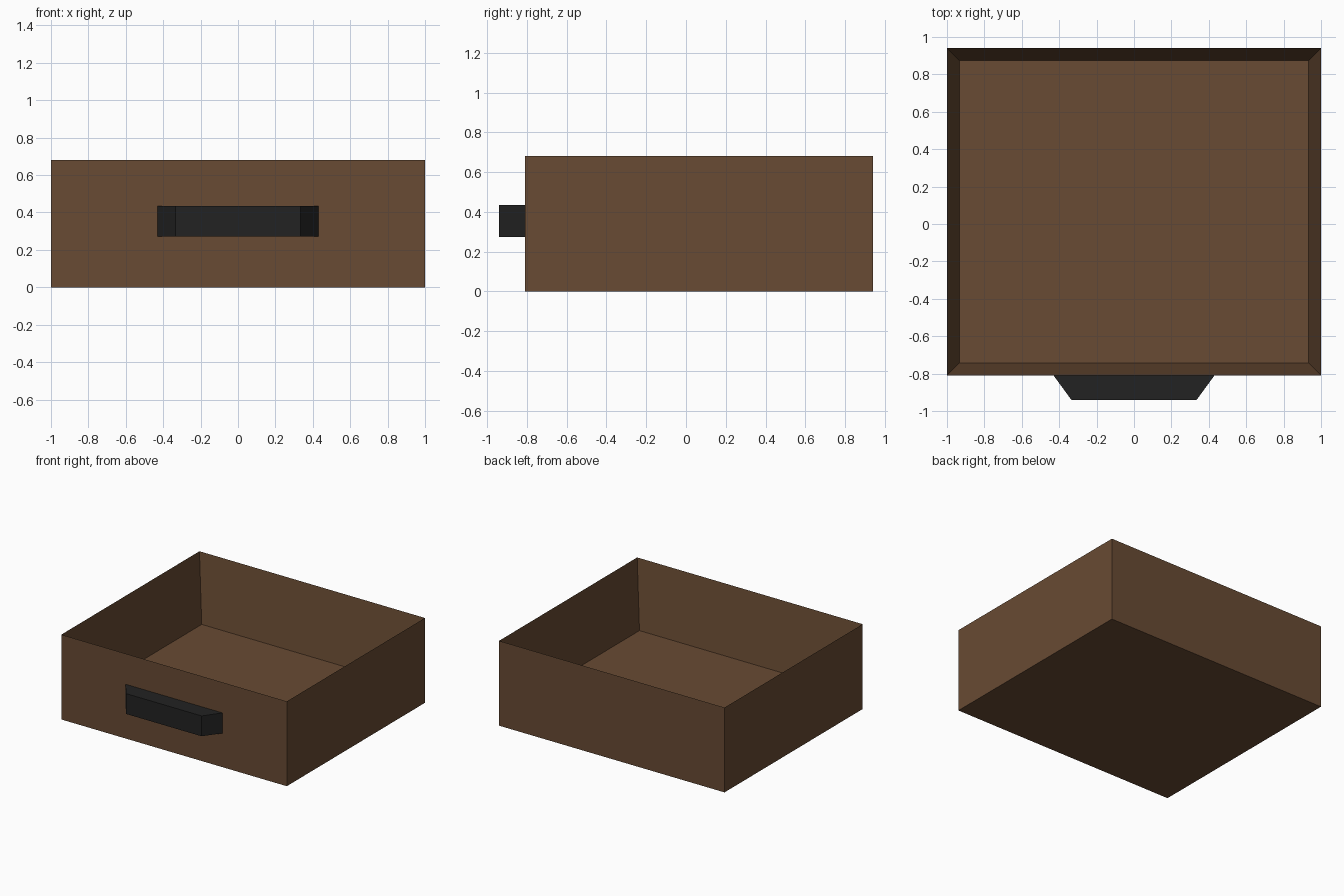
import bpy, bmesh

if "Cube" in bpy.data.objects:
    bpy.data.objects.remove(bpy.data.objects["Cube"])


def material(name, rgb):
    mat = bpy.data.materials.new(name)
    mat.diffuse_color = (*rgb, 1.0)
    mat.use_nodes = True
    mat.node_tree.nodes["Principled BSDF"].inputs["Base Color"].default_value = mat.diffuse_color
    return mat


def prism(name, outline, z0, z1, mat):
    """Extrude a flat outline from z0 to z1; returns the object and its bmesh."""
    bm = bmesh.new()
    base = bm.faces.new([bm.verts.new((x, y, z0)) for x, y in outline])
    up = bmesh.ops.extrude_face_region(bm, geom=[base])
    top = [v for v in up["geom"] if isinstance(v, bmesh.types.BMVert)]
    bmesh.ops.translate(bm, verts=top, vec=(0, 0, z1 - z0))
    if base.is_valid is False or not any(
            all(abs(v.co.z - z0) < 1e-6 for v in f.verts) for f in bm.faces):
        bm.faces.new([v for v in bm.verts if abs(v.co.z - z0) < 1e-6])
    bmesh.ops.recalc_face_normals(bm, faces=bm.faces)
    mesh = bpy.data.meshes.new(name)
    mesh.materials.append(mat)
    obj = bpy.data.objects.new(name, mesh)
    bpy.context.collection.objects.link(obj)
    return obj, bm


wood = material("brown wood", (0.138, 0.069, 0.033))
black = material("black handle", (0.016, 0.016, 0.016))

FRONT, BACK, HEIGHT, WALL, FLOOR = -0.81, 0.94, 0.68, 0.067, 0.137

# Open drawer box: inset the top face and push it down to the floor
box, bm = prism("drawer_box", [(-1, FRONT), (1, FRONT), (1, BACK), (-1, BACK)],
                0, HEIGHT, wood)
top = max(bm.faces, key=lambda f: f.calc_center_median().z)
bmesh.ops.inset_region(bm, faces=[top], thickness=WALL, use_even_offset=True)
for v in top.verts:
    v.co.z = FLOOR
bm.to_mesh(box.data)
bm.free()

# Solid handle with tapered ends
handle, bm = prism("handle", [(-0.335, -0.94), (0.335, -0.94),
                              (0.43, FRONT), (-0.43, FRONT)], 0.272, 0.435, black)
bm.to_mesh(handle.data)
bm.free()
